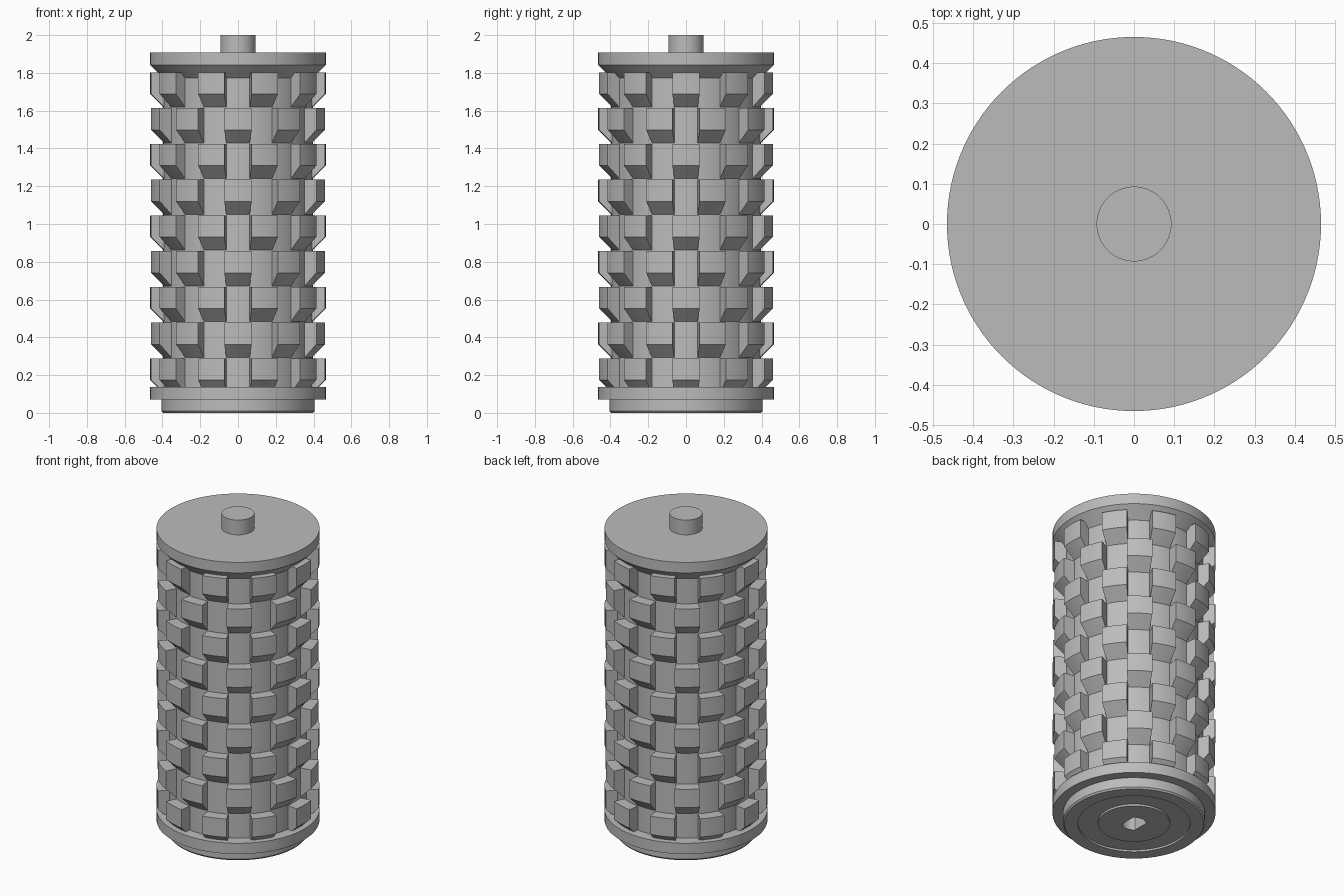
import bpy, bmesh, math

cube = bpy.data.objects.get("Cube")
if cube:
    bpy.data.objects.remove(cube, do_unlink=True)

OUTER, CORE = 0.465, 0.396
SEGMENTS = 120

grey = bpy.data.materials.new("plain_grey")
grey.use_nodes = True
colour = (0.5, 0.5, 0.5, 1)
grey.diffuse_color = colour
grey.node_tree.nodes["Principled BSDF"].inputs["Base Color"].default_value = colour


def finish(bm, name):
    bmesh.ops.remove_doubles(bm, verts=bm.verts, dist=1e-5)
    bmesh.ops.recalc_face_normals(bm, faces=bm.faces)
    mesh = bpy.data.meshes.new(name)
    bm.to_mesh(mesh)
    bm.free()
    mesh.materials.append(grey)
    obj = bpy.data.objects.new(name, mesh)
    bpy.context.collection.objects.link(obj)
    bpy.ops.object.select_all(action='DESELECT')
    obj.select_set(True)
    bpy.context.view_layer.objects.active = obj
    bpy.ops.object.shade_smooth_by_angle(angle=math.radians(25))
    return obj


def slot_radius(a):
    # Round socket with two opposite flats
    return min(0.07, 0.05 / max(abs(math.cos(a)), 1e-6))


def lathe(name, profile):
    """Revolve (radius, z) points; radius may be a function of angle. Ends are capped."""
    bm = bmesh.new()
    rings = []
    for r, z in profile:
        ring = []
        for i in range(SEGMENTS):
            a = math.tau * i / SEGMENTS
            rad = r(a) if callable(r) else r
            ring.append(bm.verts.new((rad * math.cos(a), rad * math.sin(a), z)))
        rings.append(ring)
    for low, high in zip(rings, rings[1:]):
        for i in range(SEGMENTS):
            j = (i + 1) % SEGMENTS
            bm.faces.new((low[i], low[j], high[j], high[i]))
    bm.faces.new(rings[0])
    bm.faces.new(rings[-1])
    return finish(bm, name)


def tooth(bm, centre, half, top, bottom):
    """Curved block with a sloping underside, on the core wall."""
    inner = CORE - 0.01
    section = [(inner, top), (OUTER, top), (OUTER, top - 0.115),
               (inner, top - 0.115 - (OUTER - inner))]
    if bottom > section[-1][1]:
        # Lowest row is cut short by the flange
        cut_r = OUTER - (section[2][1] - bottom)
        section[-1:] = [(cut_r, bottom), (inner, bottom)]
    steps = 6
    slices = []
    for i in range(steps + 1):
        a = centre + half * (2 * i / steps - 1)
        slices.append([bm.verts.new((r * math.cos(a), r * math.sin(a), z))
                       for r, z in section])
    n = len(section)
    for s, t in zip(slices, slices[1:]):
        for k in range(n):
            bm.faces.new((s[k], s[(k + 1) % n], t[(k + 1) % n], t[k]))
    bm.faces.new(slices[0])
    bm.faces.new(slices[-1])


# Core drum
lathe("core_drum", [(CORE, 0.13), (CORE, 1.8)])

# Top flange with coned underside, and the shaft standing on it
lathe("top_flange", [(CORE - 0.01, 1.762), (OUTER, 1.841), (OUTER, 1.907), (0.09, 1.907)])
lathe("top_shaft", [(0.093, 1.9), (0.093, 2.0)])

# Bottom flange and base, with ring groove and flatted socket underneath
lathe("base", [(CORE - 0.01, 0.138), (OUTER, 0.138), (OUTER, 0.07), (0.405, 0.07),
               (0.405, 0.01), (0.397, 0), (0.32, 0), (0.32, 0.012), (0.205, 0.012),
               (0.205, 0), (slot_radius, 0), (slot_radius, 0.12)])

# Staggered rows of teeth
ROWS, PER_ROW = 9, 10
pitch = math.tau / PER_ROW
for row in range(ROWS):
    bm = bmesh.new()
    top = 1.803 - 0.1893 * row
    shift = pitch / 2 if row % 2 == 0 else 0
    for k in range(PER_ROW):
        tooth(bm, -math.pi / 2 + shift + k * pitch, pitch / 4, top, 0.137)
    finish(bm, f"tooth_row_{row + 1}")
